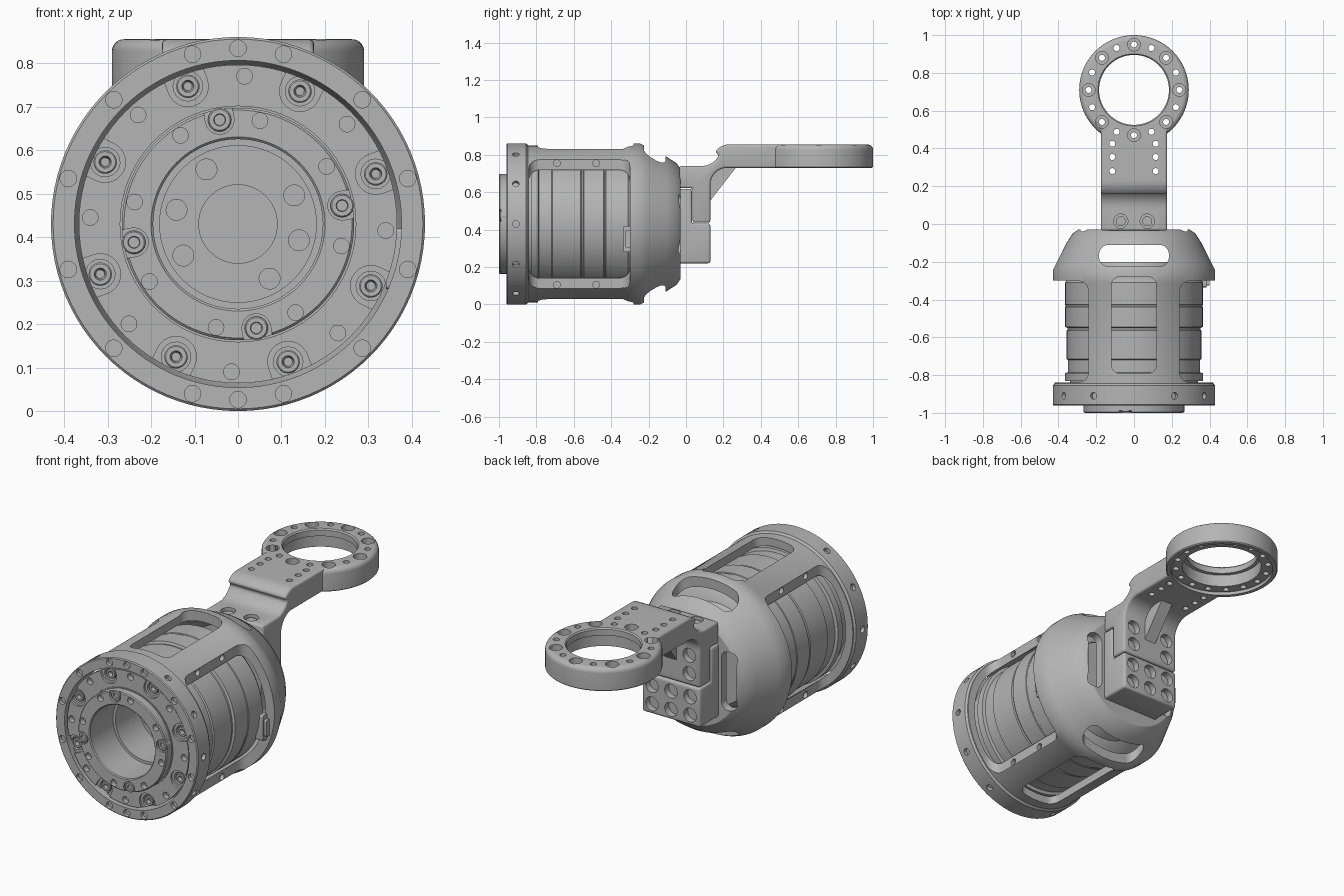
import bpy, bmesh
from math import sin, cos, pi, radians
from mathutils import Matrix, Vector

if "Cube" in bpy.data.objects:
    bpy.data.objects.remove(bpy.data.objects["Cube"])

grey = bpy.data.materials.new("machined grey")
grey.use_nodes = True
GREY = (0.46, 0.46, 0.46, 1)
grey.diffuse_color = GREY
grey.node_tree.nodes["Principled BSDF"].inputs["Base Color"].default_value = GREY

AXIS = 0.43            # height of the barrel axis
X, Y, Z = Vector((1, 0, 0)), Vector((0, 1, 0)), Vector((0, 0, 1))


def frame(origin, out, side):
    """Matrix whose local z points along out and local x along side."""
    m = Matrix((side, out.cross(side), out)).transposed().to_4x4()
    m.translation = origin
    return m


def circle(r, n=20):
    return [(r * cos(2 * pi * i / n), r * sin(2 * pi * i / n)) for i in range(n)]


def arc(cx, cy, r, a0, a1, n=6):
    return [(cx + r * cos(radians(a0 + (a1 - a0) * i / n)),
             cy + r * sin(radians(a0 + (a1 - a0) * i / n))) for i in range(n + 1)]


def rounded(w, h, r):
    w, h = w / 2 - r, h / 2 - r
    return (arc(w, h, r, 0, 90) + arc(-w, h, r, 90, 180)
            + arc(-w, -h, r, 180, 270) + arc(w, -h, r, 270, 360))


def prism(bm, outline, low, high, m):
    """Extrude an outline between two local heights."""
    a = [bm.verts.new(m @ Vector((x, y, low))) for x, y in outline]
    b = [bm.verts.new(m @ Vector((x, y, high))) for x, y in outline]
    bm.faces.new(a[::-1])
    bm.faces.new(b)
    for i in range(len(a)):
        j = (i + 1) % len(a)
        bm.faces.new((a[i], a[j], b[j], b[i]))


def lathe(bm, profile, m, steps=96):
    """Spin a closed profile of (height, radius) about local z."""
    verts = [bm.verts.new((r, 0, h)) for h, r in profile]
    edges = [bm.edges.new((verts[i - 1], verts[i])) for i in range(len(verts))]
    made = bmesh.ops.spin(bm, geom=verts + edges, cent=(0, 0, 0), axis=(0, 0, 1),
                          angle=2 * pi, steps=steps, use_duplicate=False)
    bmesh.ops.remove_doubles(bm, verts=bm.verts, dist=1e-5)
    bmesh.ops.transform(bm, matrix=m, verts=bm.verts)


def make(name, bm):
    bmesh.ops.recalc_face_normals(bm, faces=bm.faces)
    mesh = bpy.data.meshes.new(name)
    bm.to_mesh(mesh)
    bm.free()
    mesh.materials.append(grey)
    obj = bpy.data.objects.new(name, mesh)
    bpy.context.collection.objects.link(obj)
    return obj


def activate(obj):
    bpy.ops.object.select_all(action='DESELECT')
    obj.select_set(True)
    bpy.context.view_layer.objects.active = obj


def boolean(obj, bm, operation='DIFFERENCE'):
    tool = make("cutter", bm)
    tool.hide_render = True
    mod = obj.modifiers.new("boolean", 'BOOLEAN')
    mod.operation, mod.solver, mod.object = operation, 'EXACT', tool
    activate(obj)
    bpy.ops.object.modifier_apply(modifier=mod.name)
    bpy.data.objects.remove(tool)


def smooth(obj):
    activate(obj)
    bpy.ops.object.shade_smooth_by_angle(angle=radians(32))


def front(angle, radius, y):
    """Frame on the front face, local x pointing away from the axis."""
    a = radians(angle)
    d = Vector((cos(a), 0, sin(a)))
    return frame(Vector((0, y, AXIS)) + d * radius, -Y, d)


barrel = frame(Vector((0, 0, AXIS)), Y, X)

# Housing shell with a domed, closed rear
bm = bmesh.new()
lathe(bm, [(-.96, .376), (-.96, .425), (-.955, .43), (-.855, .43), (-.845, .42), (-.335, .42),
           (-.31, .43), (-.245, .43), (-.21, .412), (-.1, .357), (-.05, .325), (-.03, .295),
           (-.03, 0), (-.075, 0), (-.075, .28), (-.11, .32), (-.25, .376)], barrel)
housing = make("housing", bm)

# Top and bottom windows, dome slots, flat side openings and rear openings
bm = bmesh.new()
for s in (1, -1):
    up = frame(Vector((0, 0, AXIS)), Z * s, X)
    out = frame(Vector((0, 0, AXIS)), X * s, Z)
    prism(bm, rounded(.24, .51, .045), .25, .6, up @ Matrix.Translation((0, -.535 * s, 0)))
    for f, sy in ((up, s), (out, s)):
        prism(bm, rounded(.37, .115, .05), .2, .6, f @ Matrix.Translation((0, -.168 * sy, 0)))
    side = frame(Vector((s * .49, -.57, AXIS)), Z, X)
    prism(bm, rounded(.5, .54, .06), -.4, .4, side)
    rear = frame(Vector((s * .238, 0, AXIS)), Y, X)
    prism(bm, rounded(.09, .32, .04), -.085, .1, rear)
boolean(housing, bm)

# Screw holes in the rim, on its front and in the side flats
bm = bmesh.new()
for a in (0, 30, 60, 120, 150, 180, 210, 240, 300, 330):
    d = Vector((cos(radians(a)), 0, sin(radians(a))))
    prism(bm, circle(.018), -.02, .05, frame(Vector((0, -.91, AXIS)) + d * .43, d, Y))
for a in (15, 45, 75, 90, 105, 135, 165, 195, 225, 255, 270, 285, 315, 345):
    prism(bm, circle(.019), -.02, .02, front(a, .404, -.96))
for sx in (1, -1):
    for sz in (1, -1):
        for y in (-.69, -.48):
            prism(bm, circle(.018), -.02, .05,
                  frame(Vector((sx * .24, y, AXIS + sz * .325)), X * sx, Y))
boolean(housing, bm)
smooth(housing)

# Motor core: hub, bore, front plate and stepped body
bm = bmesh.new()
lathe(bm, [(-.45, 0), (-.45, .09), (-.6, .09), (-.6, .18), (-.8, .18), (-.8, .195),
           (-.995, .195), (-1, .2), (-1, .262), (-.995, .267), (-.955, .267), (-.955, .272),
           (-.95, .272), (-.95, .366), (-.9, .366), (-.9, .34), (-.83, .34), (-.83, .366),
           (-.79, .366), (-.785, .35), (-.72, .35), (-.715, .357), (-.565, .357), (-.56, .352),
           (-.55, .352), (-.545, .365), (-.44, .365), (-.437, .362), (-.43, .362),
           (-.427, .365), (-.31, .365), (-.29, .35), (-.26, .28), (-.2, .25), (-.2, 0)], barrel)
motor = make("motor_core", bm)

# Open-ended pockets around the front screws
def pocket(r, length):
    return arc(0, 0, r, 90, 270, 12) + [(length, -r), (length, r)]

bm = bmesh.new()
outer_screws = [20 + 45 * i for i in range(8)]
inner_screws = [10 + 90 * i for i in range(4)]
for a in outer_screws:
    prism(bm, pocket(.047, .06), -.012, .03, front(a, .337, -.95))
for a in inner_screws:
    prism(bm, pocket(.033, .04), -.012, .03, front(a, .243, -1))
boolean(motor, bm)

# Screw wells, plain holes and bore floor holes
bm = bmesh.new()
for a in outer_screws:
    prism(bm, circle(.034), -.045, .01, front(a, .337, -.95))
    prism(bm, circle(.018), -.03, .02, front(a + 22.5, .34, -.95))
for a in range(8):
    prism(bm, circle(.018), -.03, .02, front(33 + 45 * a, .243, -1))
for a in (27, -15, -60, 120, 167, 210):
    prism(bm, circle(.024), -.06, .02, front(a, .145, -.6))
boolean(motor, bm)
smooth(motor)

# Socket screws, all as one object
bm = bmesh.new()
heads = ([front(a, .337, -.975 + .05) for a in outer_screws]
         + [front(a, .243, -.985) for a in inner_screws])
for m in heads:
    part = bmesh.new()
    lathe(part, [(-.03, 0), (-.03, .027), (.008, .027), (.011, .024), (.011, .014), (-.01, .01),
                 (-.01, 0)], m, 18)
    temp = bpy.data.meshes.new("temp")
    part.to_mesh(temp)
    part.free()
    bm.from_mesh(temp)
    bpy.data.meshes.remove(temp)
smooth(make("front_screws", bm))

# Cable connector on the side of the motor
bm = bmesh.new()
prism(bm, rounded(.05, .14, .01), .34, .385, frame(Vector((0, -.31, .35)), X, Y))
prism(bm, rounded(.03, .09, .008), .38, .4, frame(Vector((0, -.31, .35)), X, Y))
smooth(make("cable_connector", bm))


def slab(name, outline, half):
    """Side profile in (y, z) extruded across x, with softened edges."""
    bm = bmesh.new()
    prism(bm, outline, -half, half, frame(Vector((0, 0, 0)), X, Y))
    obj = make(name, bm)
    mod = obj.modifiers.new("soft edges", 'BEVEL')
    mod.width, mod.segments, mod.limit_method, mod.angle_limit = .012, 3, 'ANGLE', radians(50)
    activate(obj)
    bpy.ops.object.modifier_apply(modifier=mod.name)
    return obj


# Lower mounting block, stepped to receive the arm
block = slab("mounting_block", [(-.06, .22), (.13, .22), (.13, .433), (.031, .433),
                                (.031, .618), (-.06, .618)], .175)
bm = bmesh.new()
for x in (-.115, 0, .115):
    for z in (.275, .375):
        prism(bm, circle(.038), -.035, .02, frame(Vector((x, .13, z)), Y, X))
boolean(block, bm)
smooth(block)

# Offset arm
arm = slab("offset_arm", [(-.035, .622), (.035, .622), (.035, .437), (.13, .437)]
           + arc(.22, .64, .09, 180, 90, 8) + [(.56, .73), (.56, .855)]
           + arc(.23, .765, .09, 90, 145, 6) + arc(.085, .84, .1, -25, -90, 6)
           + [(-.035, .74)], .175)

# End ring joined to the arm
bm = bmesh.new()
lathe(bm, [(.73, 0), (.73, .285), (.735, .29)] + [(z, r) for r, z in arc(.262, .827, .028, 0, 90)]
      + [(.855, 0)], Matrix.Translation((0, .71, 0)))
boolean(arm, bm, 'UNION')

# Ring bore with a stepped recess underneath
bm = bmesh.new()
lathe(bm, [(.7, 0), (.7, .265), (.748, .265), (.748, .205), (.815, .205), (.815, .185),
           (.848, .185), (.865, .2), (.9, .2), (.9, 0)], Matrix.Translation((0, .71, 0)))
boolean(arm, bm)

# Counterbored and plain holes in ring, arm and upright
bm = bmesh.new()
cutaway = bmesh.new()
for i in range(16):
    a = pi * i / 8
    m = frame(Vector((.24 * cos(a), .71 + .24 * sin(a), .855)), Z, X)
    prism(bm, circle(.016), -.2, .05, m)
    if i % 2 == 0:
        prism(cutaway, circle(.034), -.035, .05, m)
for s in (1, -1):
    for y in (.28, .355, .425):
        prism(bm, circle(.016), -.2, .05, frame(Vector((s * .115, y, .855)), Z, X))
    prism(cutaway, circle(.038), -.03, .03, frame(Vector((s * .07, .015, .74)), Z, X))
    for z in (.5, .6):
        prism(cutaway, circle(.038), -.035, .03, frame(Vector((s * .11, .13, z)), Y, X))
boolean(arm, bm)
boolean(arm, cutaway)
smooth(arm)

# Screws in the two wells on top of the arm and the ring wells
bm = bmesh.new()
for s in (1, -1):
    prism(bm, circle(.026), -.05, -.012, frame(Vector((s * .07, .015, .74)), Z, X))
smooth(make("arm_screws", bm))

# Gusset under the arm
bm = bmesh.new()
prism(bm, [(.12, .555), (.13, .555), (.27, .735), (.12, .735)], -.035, .035,
      frame(Vector((0, 0, 0)), X, Y))
smooth(make("gusset", bm))
